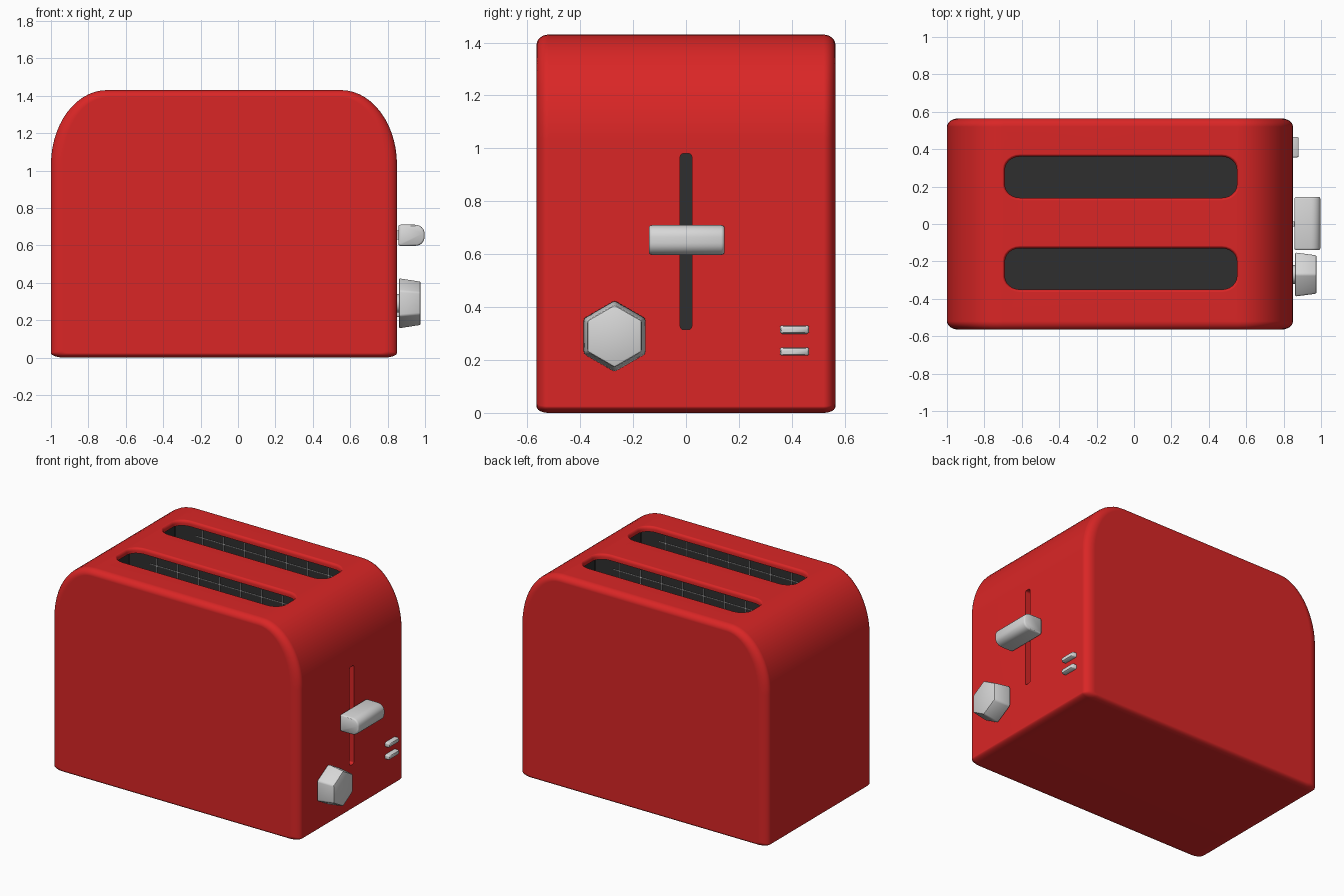
import bpy, bmesh, math
from mathutils import Matrix, Vector

if "Cube" in bpy.data.objects:
    bpy.data.objects.remove(bpy.data.objects["Cube"])


def material(name, rgb):
    m = bpy.data.materials.new(name)
    m.diffuse_color = (*rgb, 1)
    m.use_nodes = True
    m.node_tree.nodes["Principled BSDF"].inputs["Base Color"].default_value = m.diffuse_color
    return m


RED = material("red_enamel", (0.70, 0.019, 0.019))
DARK = material("dark_interior", (0.028, 0.028, 0.028))
GREY = material("light_grey", (0.68, 0.68, 0.68))


def rounded(u0, u1, v0, v1, radii, n=6):
    """Rounded rectangle; radii as (ru, rv) for corners br, tr, tl, bl."""
    corners = [(u1, v0, -1, 1), (u1, v1, -1, -1), (u0, v1, 1, -1), (u0, v0, 1, 1)]
    pts = []
    for i, ((u, v, su, sv), (ru, rv)) in enumerate(zip(corners, radii)):
        for k in range(n + 1):
            a = math.radians(-90 + 90 * i + 90 * k / n)
            pts.append((u + su * ru + ru * math.cos(a), v + sv * rv + rv * math.sin(a)))
    return pts


def add_object(name, bm, mat):
    bmesh.ops.recalc_face_normals(bm, faces=bm.faces[:])
    me = bpy.data.meshes.new(name)
    bm.to_mesh(me)
    bm.free()
    me.materials.append(mat)
    ob = bpy.data.objects.new(name, me)
    bpy.context.collection.objects.link(ob)
    return ob


def loft(name, loops, mat):
    """Skin a list of equal-length loops and cap both ends."""
    bm = bmesh.new()
    rings = [[bm.verts.new(p) for p in loop] for loop in loops]
    n = len(rings[0])
    for a, b in zip(rings, rings[1:]):
        for i in range(n):
            j = (i + 1) % n
            bm.faces.new((a[i], a[j], b[j], b[i]))
    bm.faces.new(rings[0])
    bm.faces.new(rings[-1])
    return add_object(name, bm, mat)


def box(name, x0, x1, y0, y1, z0, z1, mat):
    r = [(0.004, 0.004)] * 4
    p = rounded(x0, x1, y0, y1, r, 1)
    return loft(name, [[(x, y, z) for x, y in p] for z in (z0, z1)], mat)


def activate(ob):
    bpy.ops.object.select_all(action='DESELECT')
    ob.select_set(True)
    bpy.context.view_layer.objects.active = ob


def smooth(ob, angle=32):
    activate(ob)
    bpy.ops.object.shade_smooth_by_angle(angle=math.radians(angle))


def cut(ob, cutter):
    cutter.hide_render = True
    mod = ob.modifiers.new("cut", 'BOOLEAN')
    mod.operation = 'DIFFERENCE'
    mod.solver = 'EXACT'
    mod.material_mode = 'TRANSFER'
    mod.object = cutter
    activate(ob)
    bpy.ops.object.modifier_apply(modifier=mod.name)
    bpy.data.objects.remove(cutter, do_unlink=True)


# Body: arched side profile lofted front to back with softened rims
def body_ring(y, f):
    dx, dz = 0.065 * f, 0.04 * f
    top = (0.30 - dx, 0.40 - dz)
    low = (0.07 - dx * 0.6, 0.025 - dz * 0.3)
    p = rounded(-1 + dx, 0.85 - dx, dz * 0.6, 1.43 - dz, (low, top, top, low), 14)
    return [(x, y, z) for x, z in p]


steps = [math.radians(15 * k) for k in range(7)]
rim = [(0.565 - 0.045 * (1 - math.sin(a)), 1 - math.cos(a)) for a in steps]
rim.reverse()                       # from outer face side wall inward
rings = [(y, 1 - math.sqrt(max(0, 1 - ((y - 0.52) / 0.045) ** 2))) for y, _ in rim]
rings.sort(key=lambda r: -r[0])
body = loft("body", [body_ring(-y, f) for y, f in rings]
            + [body_ring(y, f) for y, f in reversed(rings)], RED)

# Bread slots: dark chambers below, flared red openings above
SLOTS = (0.25, -0.24)
for cy in SLOTS:
    cut(body, box("chamber_cutter", -0.75, 0.61, cy - 0.15, cy + 0.15, 0.2, 1.395, DARK))
    loops = []
    for z, e in ((1.38, 0), (1.412, 0), (1.421, 0.003), (1.427, 0.008), (1.431, 0.016), (1.5, 0.016)):
        p = rounded(-0.69 - e, 0.55 + e, cy - 0.11 - e, cy + 0.11 + e, [(0.08 + e, 0.07 + e)] * 4)
        loops.append([(x, y, z) for x, y in p])
    cut(body, loft("opening_cutter", loops, RED))

# Lever track in the right end
cut(body, box("track_chamber_cutter", 0.70, 0.815, -0.06, 0.06, 0.27, 1.02, DARK))
track = rounded(-0.022, 0.022, 0.315, 0.98, [(0.012, 0.012)] * 4, 4)
cut(body, loft("track_cutter", [[(x, y, z) for y, z in track] for x in (0.80, 0.95)], RED))
smooth(body)
wn = body.modifiers.new("weighted_normals", 'WEIGHTED_NORMAL')
wn.keep_sharp = True


# Wire racks along both walls of each chamber
def wire(bm, a, b, r=0.004):
    a, b = Vector(a), Vector(b)
    d = b - a
    m = Matrix.Translation((a + b) / 2) @ d.to_track_quat('Z', 'Y').to_matrix().to_4x4()
    bmesh.ops.create_cone(bm, cap_ends=True, segments=6, radius1=r, radius2=r,
                          depth=d.length, matrix=m)


for i, cy in enumerate(SLOTS):
    for side in (-1, 1):
        bm = bmesh.new()
        y = cy + side * 0.13
        for k in range(7):
            x = -0.53 + 0.157 * k
            wire(bm, (x, y, 0.25), (x, y, 1.38))
        for z in (0.3, 0.82, 1.33):
            wire(bm, (-0.58, y, z), (0.46, y, z))
        smooth(add_object(f"wire_rack_{i + 1}_{'front' if side < 0 else 'back'}", bm, GREY))

# Lever handle with its stem
prof = rounded(0.857, 0.997, 0.597, 0.710,
               ((0.05, 0.045), (0.05, 0.045), (0.012, 0.012), (0.012, 0.012)), 6)


def lever_ring(y, s):
    return [(0.927 + (x - 0.927) * s, y, 0.6535 + (z - 0.6535) * s) for x, z in prof]


lever = loft("lever_handle", [lever_ring(y, s) for y, s in
             ((-0.14, 0.88), (-0.136, 0.96), (-0.128, 1), (0.133, 1), (0.141, 0.96), (0.145, 0.88))], GREY)
smooth(lever, 40)
box("lever_stem", 0.76, 0.87, -0.014, 0.014, 0.63, 0.68, GREY)


# Hexagonal browning knob on a short stem
def ngon(x, r, n):
    return [(x, -0.27 + r * math.sin(2 * math.pi * k / n),
             0.29 + r * math.cos(2 * math.pi * k / n)) for k in range(n)]


knob = loft("browning_knob", [ngon(0.860, 0.136, 6), ngon(0.977, 0.118, 6)], GREY)
bev = knob.modifiers.new("soft_edges", 'BEVEL')
bev.width = 0.009
bev.segments = 2
activate(knob)
bpy.ops.object.modifier_apply(modifier=bev.name)
smooth(knob, 30)
smooth(loft("knob_stem", [ngon(0.83, 0.05, 16), ngon(0.87, 0.05, 16)], GREY))

# Two small push buttons
for name, z in (("upper_button", 0.315), ("lower_button", 0.232)):
    loops = []
    for x, e in ((0.84, 0), (0.872, 0), (0.880, 0.005)):
        p = rounded(0.355 + e, 0.465 - e, z - 0.016 + e, z + 0.016 - e, [(0.009, 0.009)] * 4, 4)
        loops.append([(x, y, zz) for y, zz in p])
    smooth(loft(name, loops, GREY), 50)
